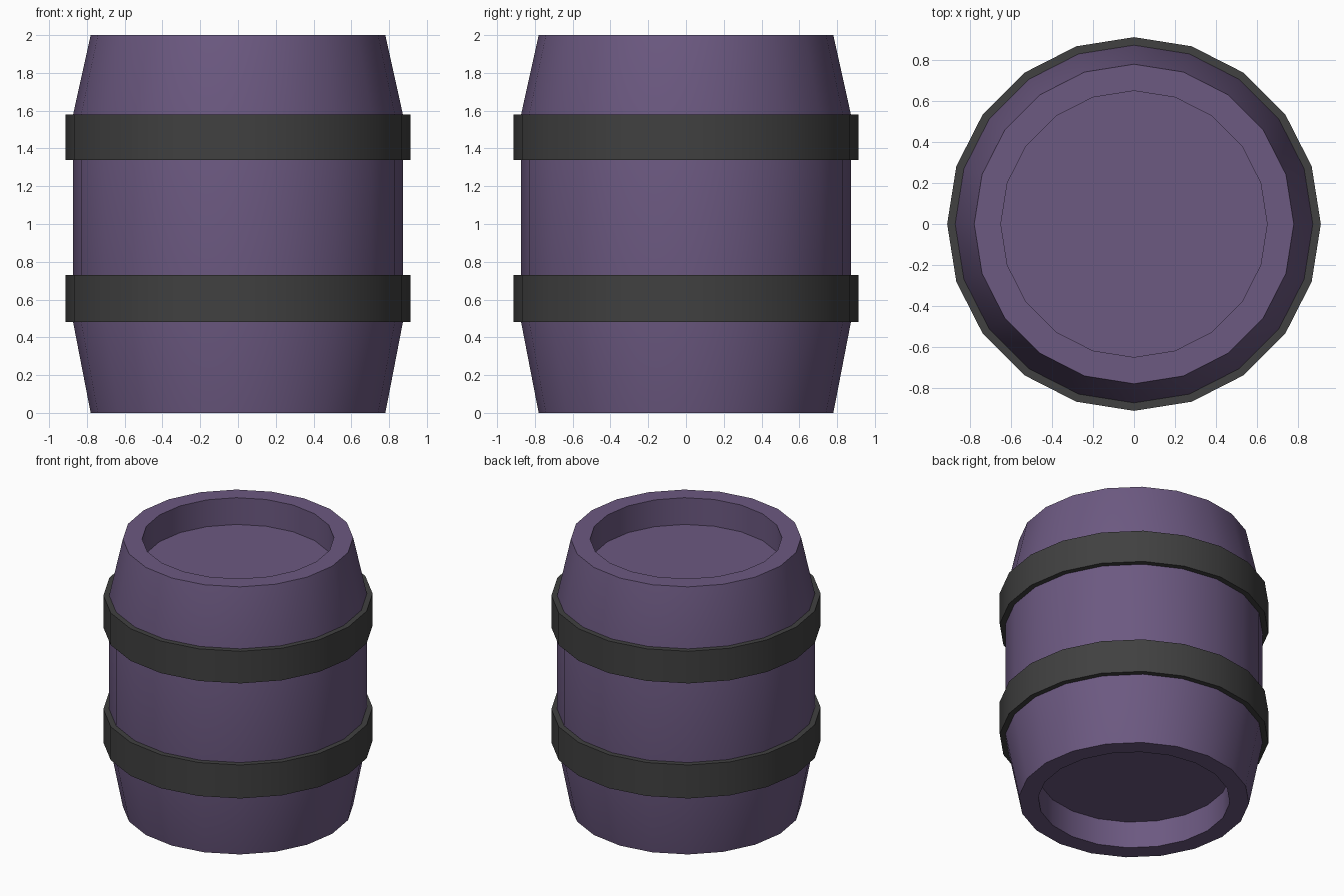
import bpy
import bmesh
from math import cos, sin, tau, radians

SIDES = 20

if "Cube" in bpy.data.objects:
    bpy.data.objects.remove(bpy.data.objects["Cube"], do_unlink=True)


def make_material(name, rgb):
    mat = bpy.data.materials.new(name)
    mat.use_nodes = True
    mat.diffuse_color = (*rgb, 1)
    mat.node_tree.nodes["Principled BSDF"].inputs["Base Color"].default_value = (*rgb, 1)
    mat.roughness = 0.8
    return mat


def lathe(name, profile, mat, closed=False):
    """Spin a (radius, z) profile; open profiles are capped with flat discs."""
    bm = bmesh.new()
    rings = [[bm.verts.new((r * cos(tau * i / SIDES), r * sin(tau * i / SIDES), z))
              for i in range(SIDES)] for r, z in profile]
    pairs = list(zip(rings, rings[1:]))
    if closed:
        pairs.append((rings[-1], rings[0]))
    else:
        bm.faces.new(rings[0])
        bm.faces.new(rings[-1])
    for a, b in pairs:
        for i in range(SIDES):
            j = (i + 1) % SIDES
            bm.faces.new((a[i], a[j], b[j], b[i]))
    bmesh.ops.recalc_face_normals(bm, faces=bm.faces)
    mesh = bpy.data.meshes.new(name)
    bm.to_mesh(mesh)
    bm.free()
    mesh.materials.append(mat)
    obj = bpy.data.objects.new(name, mesh)
    bpy.context.collection.objects.link(obj)
    bpy.ops.object.select_all(action='DESELECT')
    obj.select_set(True)
    bpy.context.view_layer.objects.active = obj
    bpy.ops.object.shade_smooth_by_angle(angle=radians(30))
    return obj


purple = make_material("purple wood", (0.15, 0.10, 0.22))
iron = make_material("dark iron", (0.052, 0.052, 0.052))

# Barrel body with a recessed lid at each end
lathe("barrel_body", [(0.65, 0.2), (0.65, 0), (0.78, 0), (0.873, 0.48),
                      (0.873, 1.58), (0.78, 2), (0.65, 2), (0.65, 1.8)], purple)

# Iron hoops
for name, low, high in (("lower_hoop", 0.48, 0.73), ("upper_hoop", 1.34, 1.58)):
    lathe(name, [(0.85, low), (0.912, low), (0.912, high), (0.85, high)], iron, closed=True)
